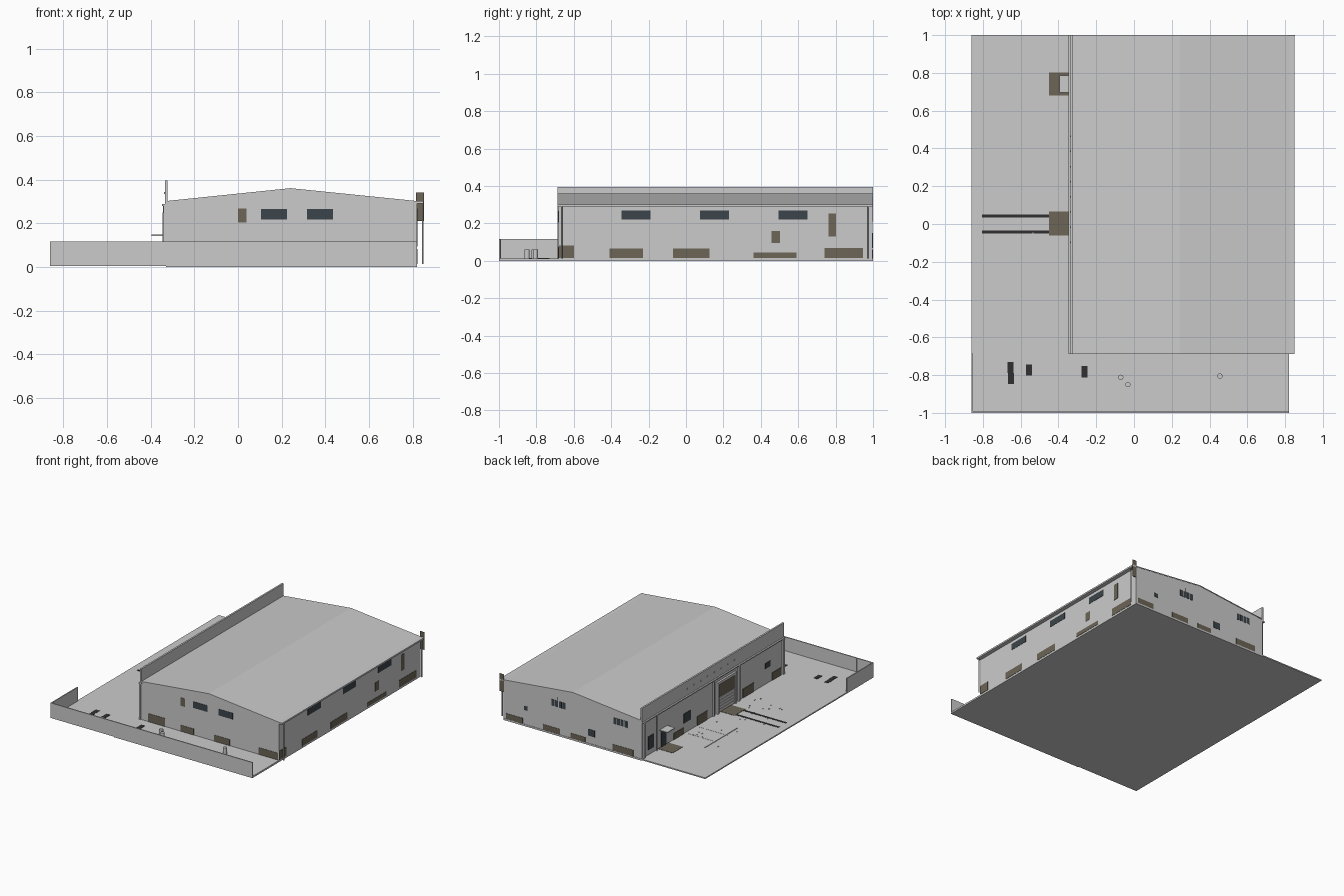
import bpy, bmesh, random

if "Cube" in bpy.data.objects:
    bpy.data.objects.remove(bpy.data.objects["Cube"])

def material(name, rgb):
    m = bpy.data.materials.new(name)
    m.diffuse_color = (*rgb, 1)
    m.use_nodes = True
    m.node_tree.nodes["Principled BSDF"].inputs["Base Color"].default_value = m.diffuse_color
    return m

BROWN = material("weathered_brown", (0.15, 0.13, 0.095))
GLASS = material("dark_glass", (0.045, 0.06, 0.07))
BLACK = material("black_rubber", (0.03, 0.03, 0.03))

def box(name, x0, x1, y0, y1, z0, z1, mat=None):
    bm = bmesh.new()
    bmesh.ops.create_cube(bm, size=1)
    for v in bm.verts:
        v.co = ((x0 + x1) / 2 + v.co.x * (x1 - x0),
                (y0 + y1) / 2 + v.co.y * (y1 - y0),
                (z0 + z1) / 2 + v.co.z * (z1 - z0))
    return finish(name, bm, mat)

def finish(name, bm, mat=None):
    me = bpy.data.meshes.new(name)
    bm.to_mesh(me)
    bm.free()
    ob = bpy.data.objects.new(name, me)
    bpy.context.collection.objects.link(ob)
    if mat:
        me.materials.append(mat)
    return ob

def prism(name, profile, y0, y1):
    """Extrude an x-z profile along y."""
    bm = bmesh.new()
    f = bm.faces.new([bm.verts.new((x, y0, z)) for x, z in profile])
    ext = bmesh.ops.extrude_face_region(bm, geom=[f])
    for v in ext["geom"]:
        if isinstance(v, bmesh.types.BMVert):
            v.co.y = y1
    bmesh.ops.recalc_face_normals(bm, faces=bm.faces)
    return finish(name, bm)

def cylinder(name, x, y, z0, z1, r, sides=12):
    bpy.ops.mesh.primitive_cylinder_add(vertices=sides, radius=r, depth=z1 - z0,
                                        location=(x, y, (z0 + z1) / 2))
    ob = bpy.context.object
    ob.name = name
    bpy.ops.object.shade_smooth_by_angle()
    return ob

XL, XR, YF, YB, G = -0.33, 0.82, -0.685, 1.0, 0.013
T = 0.002  # panel thickness

# Ground slabs
box("left_yard_slab", -0.86, XL, -1, 1, 0.004, G)
box("building_base_slab", XL, XR, YF, 1, 0, G)
box("front_yard_slab", XL, XR, -1, YF, 0, G)

# Hall walls and roof
prism("hall", [(XL, G), (XR, G), (XR, 0.296), (0.24, 0.355), (XL, 0.296)], YF + 0.003, YB - 0.003)
prism("roof", [(XL, 0.296), (0.24, 0.355), (XR, 0.296), (XR, 0.302), (0.24, 0.361), (XL, 0.302)], YF - 0.003, YB)
box("gutter", XR, 0.85, YF - 0.003, YB, 0.29, 0.302)
box("parapet", -0.335, -0.322, YF - 0.003, YB, 0.28, 0.395)
box("parapet_ledge", -0.347, -0.335, YF - 0.003, YB, 0.28, 0.288)

# Downpipes
for y in (-0.665, 0.975):
    cylinder("downpipe", 0.846, y, G, 0.292, 0.004, 8)
cylinder("left_downpipe", -0.34, 0.83, G, 0.28, 0.004, 8)
box("corner_rust_plate", 0.815, 0.852, YB - 0.003, YB, 0.21, 0.342, BROWN)

# Front yard wall with panel joints
box("front_yard_wall", -0.86, XR, -1, -0.992, G, 0.117)
box("left_yard_wall", -0.86, -0.852, -0.992, YF, G, 0.117)
for x in (-0.725, 0.06, 0.455):
    box("wall_joint", x - 0.002, x + 0.002, -1.0, -0.99, G, 0.117)

# Panels by wall: (start, end, bottom, top)
def right_panel(name, a, b, z0, z1, mat):
    box(name, XR - T, XR + T, a, b, z0, z1, mat)

def front_panel(name, a, b, z0, z1, mat):
    box(name, a, b, YF - T + 0.003, YF + T + 0.003, z0, z1, mat)

def back_panel(name, a, b, z0, z1, mat):
    box(name, a, b, YB - T - 0.003, YB + T - 0.003, z0, z1, mat)

def left_panel(name, a, b, z0, z1, mat):
    box(name, XL - 2 * T, XL + T, a, b, z0, z1, mat)

# Right wall
for y in (-0.345, 0.075, 0.495):
    right_panel("right_window", y, y + 0.155, 0.22, 0.268, GLASS)
for p in ((YF + 0.004, -0.60, 0.015, 0.082), (-0.41, -0.23, 0.015, 0.066), (-0.07, 0.125, 0.015, 0.066),
          (0.36, 0.59, 0.015, 0.045), (0.74, 0.945, 0.015, 0.07),
          (0.457, 0.503, 0.095, 0.16), (0.763, 0.803, 0.13, 0.252)):
    right_panel("right_stain", *p, BROWN)

# Front gable
for x in (0.105, 0.315):
    front_panel("front_window", x, x + 0.12, 0.217, 0.265, GLASS)
for p in ((0, 0.038, 0.205, 0.267), (-0.27, -0.13, G, 0.075), (0, 0.11, G, 0.06),
          (0.28, 0.41, G, 0.06), (0.65, 0.81, G, 0.065)):
    front_panel("front_stain", *p, BROWN)

# Back gable
for x in (0.305, -0.21):
    for i in range(4):
        back_panel("back_window_pane", x + i * 0.03, x + i * 0.03 + 0.024, 0.215, 0.262, GLASS)
back_panel("back_small_window", 0.06, 0.115, 0.07, 0.12, GLASS)
back_panel("back_vent", 0.62, 0.65, 0.12, 0.15, GLASS)
cylinder("back_flue", 0.37, 1 - 0.005, 0.22, 0.29, 0.004, 8)
for p in ((0.66, 0.8, G, 0.055), (0.35, 0.49, G, 0.055), (0.14, 0.26, G, 0.05), (-0.26, -0.09, G, 0.06)):
    back_panel("back_stain", *p, BROWN)

# Left wall: pilasters, roller door, windows
for y in (YF + 0.005, -0.15, 0.15, YB - 0.02):
    box("pilaster", -0.342, XL, y - 0.008, y + 0.008, G, 0.28)
for s in (-1, 1):
    box("door_jamb", -0.345, XL, s * 0.105 - 0.008, s * 0.105 + 0.008, G, 0.24)
box("door_lintel", -0.345, XL, -0.113, 0.113, 0.23, 0.25)
left_panel("door_opening", -0.097, 0.097, G, 0.23, BROWN)
for i in range(5):
    box("roller_slat", -0.339, XL, -0.095, 0.095, 0.02 + i * 0.022, 0.039 + i * 0.022)
for p in ((0.86, 0.92, 0.05, 0.15), (0.42, 0.5, 0.09, 0.16), (-0.53, -0.47, 0.13, 0.17)):
    left_panel("left_window", *p, GLASS)
for p in ((0.22, 0.34, G, 0.08), (-0.33, -0.2, G, 0.08), (0.5, 0.62, G, 0.06), (-0.65, -0.55, G, 0.07)):
    left_panel("left_stain", *p, BROWN)
left_panel("side_door", 0.71, 0.77, G, 0.125, GLASS)
box("canopy", -0.395, XL, 0.695, 0.785, 0.143, 0.149)
for i in range(8):
    y = -0.1 + i * 0.08
    box("parapet_bolt", -0.339, -0.335, y, y + 0.008, 0.335, 0.343)

# Yard stains, wheel tracks, patches
box("door_ground_stain", -0.45, XL, -0.062, 0.065, G, G + T, BROWN)
box("side_door_ground_stain", -0.45, XL, 0.68, 0.802, G, G + T, BROWN)
for y in (-0.043, 0.043):
    box("wheel_track", -0.805, -0.45, y - 0.008, y + 0.008, G, G + T, BLACK)
for x, y in ((-0.655, -0.76), (-0.652, -0.818), (-0.557, -0.773), (-0.262, -0.782)):
    box("drain_cover", x - 0.016, x + 0.016, y - 0.03, y + 0.03, G, G + T, BLACK)
box("parking_curb", -0.582, -0.576, 0.22, 0.6, G, G + 0.004)
for y in (0.35, 0.48):
    box("parking_line", -0.59, -0.35, y - 0.003, y + 0.003, G, G + 0.001)

# Bollards and scattered pebbles
for x, y in ((-0.07, -0.812), (-0.033, -0.85), (0.455, -0.805)):
    cylinder("bollard", x, y, G, 0.06, 0.014, 16)
random.seed(4)
for i in range(24):
    x, y = random.uniform(-0.72, -0.38), random.uniform(-0.3, 0.6)
    box("pebble", x, x + 0.006, y, y + 0.006, G, G + 0.004)
